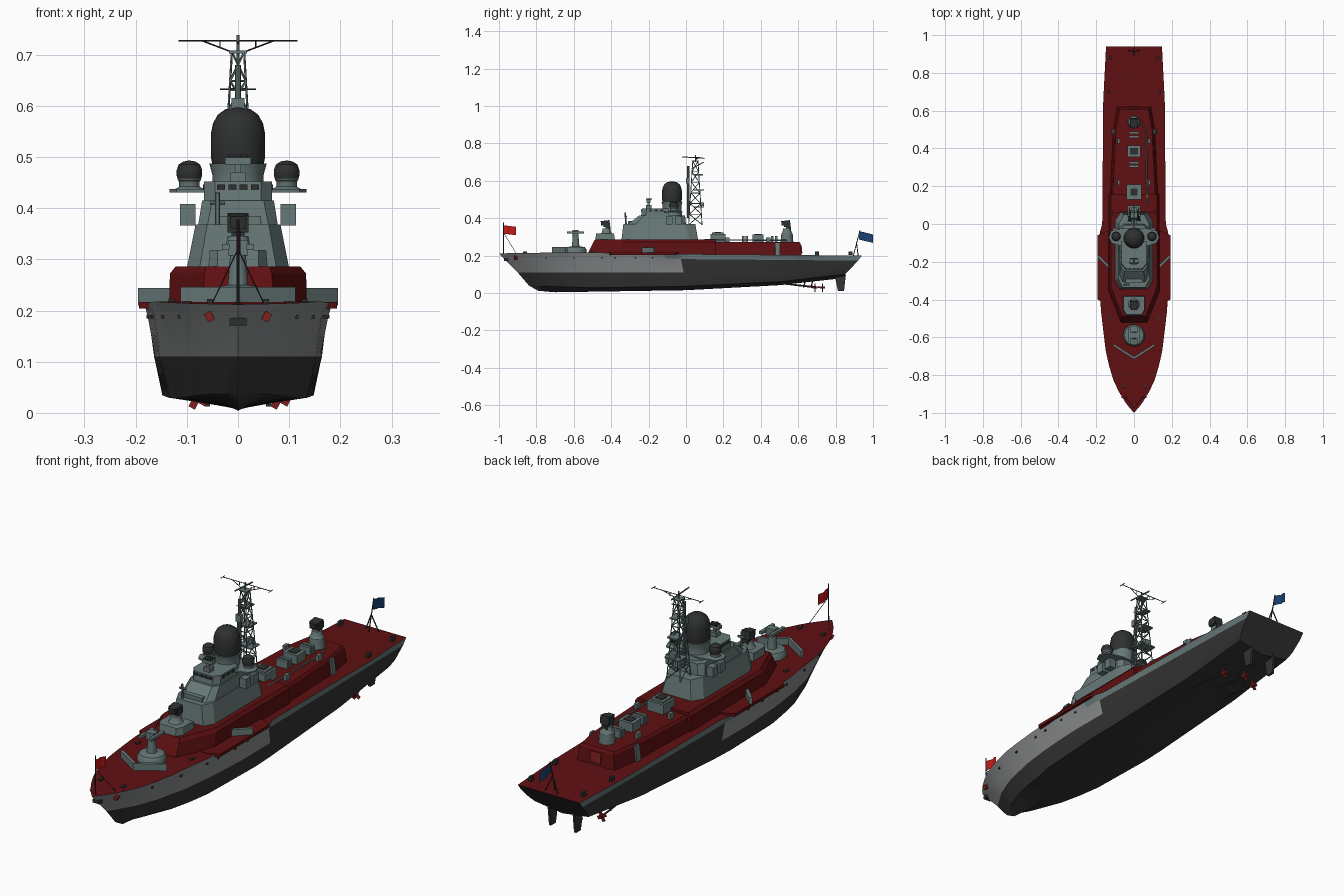
import bpy, bmesh, math
from mathutils import Vector, Euler

if "Cube" in bpy.data.objects:
    bpy.data.objects.remove(bpy.data.objects["Cube"])


def mat(name, r, g, b):
    m = bpy.data.materials.new(name)
    m.diffuse_color = (r, g, b, 1)
    m.use_nodes = True
    m.node_tree.nodes["Principled BSDF"].inputs["Base Color"].default_value = m.diffuse_color
    return m


DECK = mat("deck_dark_red", 0.115, 0.005, 0.006)
GREY = mat("green_grey", 0.135, 0.19, 0.185)
LIGHT = mat("light_grey", 0.25, 0.26, 0.265)
DARK = mat("dark_hull", 0.033, 0.033, 0.034)
BLACK = mat("black_equipment", 0.028, 0.030, 0.030)
RED = mat("flag_red", 0.55, 0.01, 0.01)
BLUE = mat("flag_blue", 0.010, 0.055, 0.17)
PROP = mat("fitting_red", 0.20, 0.015, 0.012)


def finish(name, bm, mats, smooth=0):
    bmesh.ops.remove_doubles(bm, verts=bm.verts, dist=1e-5)
    bmesh.ops.recalc_face_normals(bm, faces=bm.faces)
    me = bpy.data.meshes.new(name)
    bm.to_mesh(me)
    bm.free()
    for m in mats:
        me.materials.append(m)
    if smooth:
        me.shade_smooth()
        me.set_sharp_from_angle(angle=math.radians(smooth))
    ob = bpy.data.objects.new(name, me)
    bpy.context.collection.objects.link(ob)
    return ob


def add_loft(bm, rings):
    vs = [[bm.verts.new(p) for p in r] for r in rings]
    n = len(vs[0])
    for a, b in zip(vs, vs[1:]):
        for i in range(n):
            j = (i + 1) % n
            bm.faces.new((a[i], a[j], b[j], b[i]))
    bm.faces.new(vs[0])
    bm.faces.new(vs[-1])


def tier(name, m, *levels):
    """Stack of mirrored plan outlines: (z, [(x, y) front to back])."""
    bm = bmesh.new()
    add_loft(bm, [[(x, y, z) for x, y in h] + [(-x, y, z) for x, y in reversed(h)] for z, h in levels])
    return finish(name, bm, [m])


def lathe(name, m, c, prof, seg=24):
    bm = bmesh.new()
    add_loft(bm, [[(c[0] + r * math.cos(2 * math.pi * k / seg), c[1] + r * math.sin(2 * math.pi * k / seg), z)
                   for k in range(seg)] for r, z in prof])
    return finish(name, bm, [m], 35)


def boxes(name, m, items):
    """Each item: centre, size and optional rotation."""
    bm = bmesh.new()
    for c, s, *rot in items:
        q = Euler(rot[0] if rot else (0, 0, 0)).to_matrix()
        add_loft(bm, [[Vector(c) + q @ Vector((a * s[0] / 2, b * s[1] / 2, h * s[2] / 2))
                       for a, b in ((-1, -1), (1, -1), (1, 1), (-1, 1))] for h in (-1, 1)])
    return finish(name, bm, [m])


def rods(name, m, r, pairs, seg=6):
    bm = bmesh.new()
    for p, q in pairs:
        p, q = Vector(p), Vector(q)
        rot = (q - p).to_track_quat('Z', 'Y')
        ring = [rot @ Vector((r * math.cos(2 * math.pi * k / seg), r * math.sin(2 * math.pi * k / seg), 0))
                for k in range(seg)]
        add_loft(bm, [[e + v for v in ring] for e in (p, q)])
    return finish(name, bm, [m])


def lerp(t, y):
    for (a, u), (b, v) in zip(t, t[1:]):
        if y <= b:
            return u + (v - u) * max(0, (y - a) / (b - a))
    return t[-1][1]


# Hull: five levels (start y, end y, half width by y, height by y)
deck_z = [(-1, .212), (-.6, .218), (0, .208), (.94, .2)]
deck_w = [(-1, 0), (-.96, .035), (-.9, .074), (-.83, .108), (-.75, .132), (-.67, .15), (-.46, .175), (-.3, .183),
          (-.05, .183), (.0, .168), (.65, .163), (.94, .148)]
levels = [
    (-.79, .845, [(-1, 0), (1, 0)], [(-.79, .012), (-.7, .004), (0, .015), (.5, .042), (.845, .08)]),
    (-.84, .85, [(-.84, 0), (-.75, .05), (-.6, .1), (-.4, .135), (-.1, .148), (.85, .128)],
     [(-.84, .04), (-.5, .028), (0, .036), (.5, .06), (.85, .1)]),
    (-.9, .875, [(-.9, 0), (-.8, .062), (-.7, .1), (-.55, .135), (-.4, .153), (-.2, .164), (.2, .162), (.87, .14)],
     [(-1, .11), (.4, .11), (.875, .125)]),
    (-.975, .92, [(-.975, 0), (-.9, .055), (-.83, .09), (-.7, .13), (-.5, .162), (-.3, .176), (0, .166), (.92, .147)],
     [(y, z - .027) for y, z in deck_z]),
    (-1, .94, deck_w, deck_z)]
bm = bmesh.new()
rings = []
N = 70
for i in range(N + 1):
    half = []
    for y0, y1, w, z in levels:
        y = y0 + (y1 - y0) * i / N
        half.append((lerp(w, y), y, lerp(z, y)))
    rings.append(half + [(-x, y, z) for x, y, z in reversed(half[1:])])
vs = [[bm.verts.new(p) for p in r] for r in rings]
for a, b in zip(vs, vs[1:]):
    for i in range(9):
        j = (i + 1) % 9
        f = bm.faces.new((a[i], a[j], b[j], b[i]))
        y = f.calc_center_median().y
        band = min(i, 8 - i)  # 0 bottom, 1 side, 2 topside, 3 sheer stripe, 4 deck
        if band == 4:
            f.material_index = 3
        elif band >= 2 and y < (-.02 if band == 2 else -.1):
            f.material_index = 1
        elif band == 3:
            f.material_index = 2
bm.faces.new(vs[-1])
finish("hull", bm, [DARK, LIGHT, GREY, DECK], 25)

# Deck-edge sponsons, breakwater and slanted side screens
tier("deck_sponson", DECK, *[(z, [(.15, -.42), (.193, -.4), (.193, -.06), (.15, -.04)]) for z in (.204, .217)])
boxes("breakwater", GREY, [((s * .054, -.675, .23), (.13, .012, .032), (0, 0, s * .57)) for s in (-1, 1)])
boxes("side_screen", GREY, [((s * .145, -.215, .227), (.128, .014, .034), (0, 0, s * .785)) for s in (-1, 1)])

# Red deckhouse
tier("fore_deckhouse", DECK,
     (.2, [(.07, -.53), (.135, -.36), (.135, .16)]),
     (.272, [(.066, -.495), (.133, -.34), (.133, .16)]),
     (.286, [(.062, -.487), (.122, -.33), (.122, .16)]))
tier("aft_deckhouse", DECK,
     (.19, [(.128, .15), (.112, .5), (.09, .62)]),
     (.265, [(.12, .15), (.102, .5), (.082, .612)]),
     (.274, [(.112, .15), (.095, .5), (.076, .605)]))
boxes("deckhouse_door", GREY, [((s * .111, .49, .237), (.008, .026, .068), (0, -s * .12, .05 * s)) for s in (-1, 1)])
boxes("rear_hatch", PROP, [((0, .617, .235), (.05, .006, .045), (.1, 0, 0))])

# Grey superstructure tiers
tier("main_superstructure", GREY,
     (.283, [(.075, -.345), (.1, -.3), (.1, .02), (.07, .065)]),
     (.368, [(.06, -.335), (.083, -.29), (.08, .0), (.055, .05)]))
tier("upper_superstructure", GREY,
     (.366, [(.06, -.31), (.078, -.27), (.078, -.02), (.055, .0)]),
     (.415, [(.05, -.25), (.07, -.225), (.07, -.03), (.05, -.005)]))
tier("bridge", GREY,
     (.414, [(.045, -.24), (.066, -.215), (.066, -.09)]),
     (.452, [(.045, -.235), (.066, -.21), (.066, -.09)]))
boxes("bridge_window", BLACK, [((x, -.237, .441), (.016, .006, .011)) for x in (-.033, -.011, .011, .033)] +
      [((s * .066, y, .441), (.004, .018, .011)) for s in (-1, 1) for y in (-.19, -.16, -.13)])
tier("bridge_wing_deck", GREY, *[(z, [(.06, -.12), (.12, -.1), (.134, -.07), (.12, -.035), (.05, -.02)])
                                 for z in (.431, .437)])
boxes("wing_sensor_box", GREY, [((s * .098, y, .387), (.03, .035, .042)) for s in (-1, 1) for y in (-.09, -.04)])
boxes("bridge_roof_sensor", GREY, [((0, -.2, .46), (.03, .03, .02)), ((0, -.2, .478), (.012, .012, .03)),
                                   ((0, -.2, .492), (.05, .022, .014)), ((0, -.3, .376), (.09, .02, .018))])
boxes("roof_aerial", BLACK, [((0, -.205, .503), (.04, .008, .005)), ((0, -.185, .503), (.04, .008, .005)),
                             ((0, -.2, .503), (.01, .03, .005))])
rods("fore_roof_post", GREY, .005, [((-.04, -.32, .36), (-.04, -.325, .43)), ((-.055, -.32, .41), (-.025, -.32, .41))])

# Radomes
lathe("radome_base", GREY, (0, -.075), [(.056, .41), (.05, .44), (.05, .465), (.056, .487)])
lathe("main_radome", BLACK, (0, -.075), [(.05, .485), (.053, .5), (.053, .545), (.049, .565), (.04, .582),
                                        (.025, .593), (.001, .597)])
for s in (-1, 1):
    lathe("side_radome_base", GREY, (s * .095, -.065), [(.03, .436), (.02, .442), (.02, .452), (.024, .458)])
    lathe("side_radome", BLACK, (s * .095, -.065), [(.021, .452), (.025, .464), (.025, .474), (.021, .485),
                                                   (.012, .491), (.001, .493)])

# Lattice mast
def leg(a, b, t):
    return (a * (.032 - .02 * t), .05 + b * (.036 - .022 * t), .365 + .34 * t)


corners = [(-1, -1), (1, -1), (1, 1), (-1, 1)]
lat = [(leg(*c, 0), leg(*c, 1)) for c in corners]
for k in range(6):
    t, u = k / 6, (k + 1) / 6
    for c, d in zip(corners, corners[1:] + corners[:1]):
        lat += [(leg(*c, t), leg(*d, u)), (leg(*c, u), leg(*d, u))]
rods("mast_lattice", GREY, .0022, lat, 5)
rods("mast_pole", GREY, .006, [((0, .012, .4), (0, .012, .68))], 8)
rods("mast_head", GREY, .003, [((-.018, .05, .705), (.018, .05, .705)), ((0, .05, .7), (0, .05, .738)),
                               ((0, -.02, .728), (0, .1, .72)), ((0, .03, .665), (0, .095, .7))])
yard = [((-.115, .06, .727), (.115, .06, .727)), ((-.035, .04, .632), (.035, .04, .632))]
for s in (-1, 1):
    yard += [((s * .012, .05, .705), (s * .07, .06, .727)), ((s * .035, .06, .713), (s * .035, .06, .727)),
             ((s * .115, .045, .727), (s * .115, .075, .727))]
rods("mast_yard", BLACK, .0016, yard, 5)
boxes("mast_platform", GREY, [((0, .065, .632), (.03, .05, .006)), ((0, .07, .55), (.045, .055, .006)),
                              ((0, .07, .46), (.07, .055, .006)), ((0, .05, .705), (.035, .035, .005)),
                              ((0, .01, .6), (.025, .02, .03)), ((0, .085, .475), (.03, .02, .02))])

# Forward missile launcher
lathe("launcher_base", GREY, (0, -.59), [(.058, .21), (.058, .232), (.05, .245), (.02, .25), (.016, .3), (.016, .315)])
boxes("launcher_arms", GREY, [((s * .024, -.59, .324), (.014, .09, .012)) for s in (-1, 1)] +
      [((0, -.59, .322), (.04, .032, .03))])

# Directors on their pedestals
tier("fore_director_platform", GREY,
     (.284, [(.04, -.485), (.058, -.46), (.058, -.38)]), (.318, [(.04, -.48), (.055, -.455), (.055, -.385)]))
for name, y, z in (("fore", -.425, .316), ("aft", .54, .272)):
    lathe(name + "_director_pedestal", GREY, (0, y), [(.034, z), (.03, .318), (.024, .325), (.02, .346)], 16)
    boxes(name + "_director", BLACK, [((0, y, .371), (.042, .036, .034), (.12, 0, 0)),
                                      ((0, y - .022, .373), (.03, .016, .024), (.12, 0, 0)),
                                      ((0, y + .008, .345), (.026, .026, .02))])

# Aft deckhouse roof equipment
boxes("roof_locker", GREY, [((0, .17, .294), (.078, .08, .045)), ((0, .17, .32), (.06, .06, .008)),
                            ((0, .385, .29), (.068, .06, .045))] +
      [((0, y, .288), (.054, .013, .035)) for y in (.305, .325, .462, .482)])
boxes("locker_lid", BLACK, [((0, .17, .325), (.036, .036, .005)), ((0, .385, .313), (.04, .036, .004))])
rods("roof_pipe", GREY, .004, [((.045, .54, .282), (.065, .48, .282)), ((.065, .48, .282), (.07, .1, .285))])
boxes("roof_bitts", GREY, [((s * .08, y, .283), (.014, .025, .03)) for s in (-1, 1) for y in (.22, .44)])

# Flags with staffs and stays
rods("bow_flagstaff", BLACK, .0025, [((0, -.975, .21), (0, -.975, .378))])
rods("bow_stays", BLACK, .0012, [((s * x, y, .215), (0, -.974, .32)) for s in (-1, 1) for x, y in ((.05, -.91),)])
rods("stern_flagstaff", BLACK, .0025, [((0, .895, .2), (0, .93, .335)), ((-.03, .92, .2), (0, .912, .27)),
                                       ((.03, .92, .2), (0, .912, .27))])
for name, m, y0, z0, ln, drop in (("bow_flag", RED, -.973, .317, .065, .008), ("stern_flag", BLUE, .925, .286, .075, .018)):
    bm = bmesh.new()
    cols = []
    for k in range(9):
        t = k / 8
        cols.append([bm.verts.new((.006 * math.sin(t * 9) * t, y0 + ln * t, z0 - drop * t + h)) for h in (0, .045)])
    for a, b in zip(cols, cols[1:]):
        bm.faces.new((a[0], b[0], b[1], a[1]))
    finish(name, bm, [m], 60)

# Bow anchors, hawse and hull scuttles
boxes("anchor", PROP, [((s * .056, -.91, .188), (.014, .02, .018), (0, .5 * s, 0)) for s in (-1, 1)])
boxes("bow_hawse", BLACK, [((0, -.962, .178), (.034, .02, .014))])
boxes("hull_scuttle", BLACK, [((s * (lerp(levels[3][2], y) + .001), y, .188), (.006, .01, .007))
                              for s in (-1, 1) for y in (-.75, -.6, -.45, -.38, -.27, -.18)])
boxes("bollards", BLACK, [((s * x, y, .212), (.012, .022, .02)) for s in (-1, 1)
                          for x, y in ((.055, -.86), (.13, -.5), (.135, .7), (.125, .88))])

# Propellers, shafts and rudders
shafts, blades = [], []
for x, y in ((-.08, .69), (0, .73), (.08, .69)):
    shafts += [((x, .45, .058), (x, y + .01, .028)), ((x, y - .06, .03), (x * .8, y - .05, .085))]
    blades.append(((x, y, .029), (.012, .025, .012)))
    for k in range(4):
        a = k * math.pi / 2 + .5
        blades.append(((x + .013 * math.sin(a), y, .029 + .013 * math.cos(a)), (.014, .004, .018), (0, a, 0)))
rods("propeller_shafts", DARK, .004, shafts)
boxes("propellers", PROP, blades)
for s in (-1, 1):
    bm = bmesh.new()
    add_loft(bm, [[(s * .06 + d, y, z) for y, z in ((.795, .095), (.855, .1), (.845, .012), (.812, .012))]
                  for d in (-.005, .005)])
    finish("rudder", bm, [DARK])
